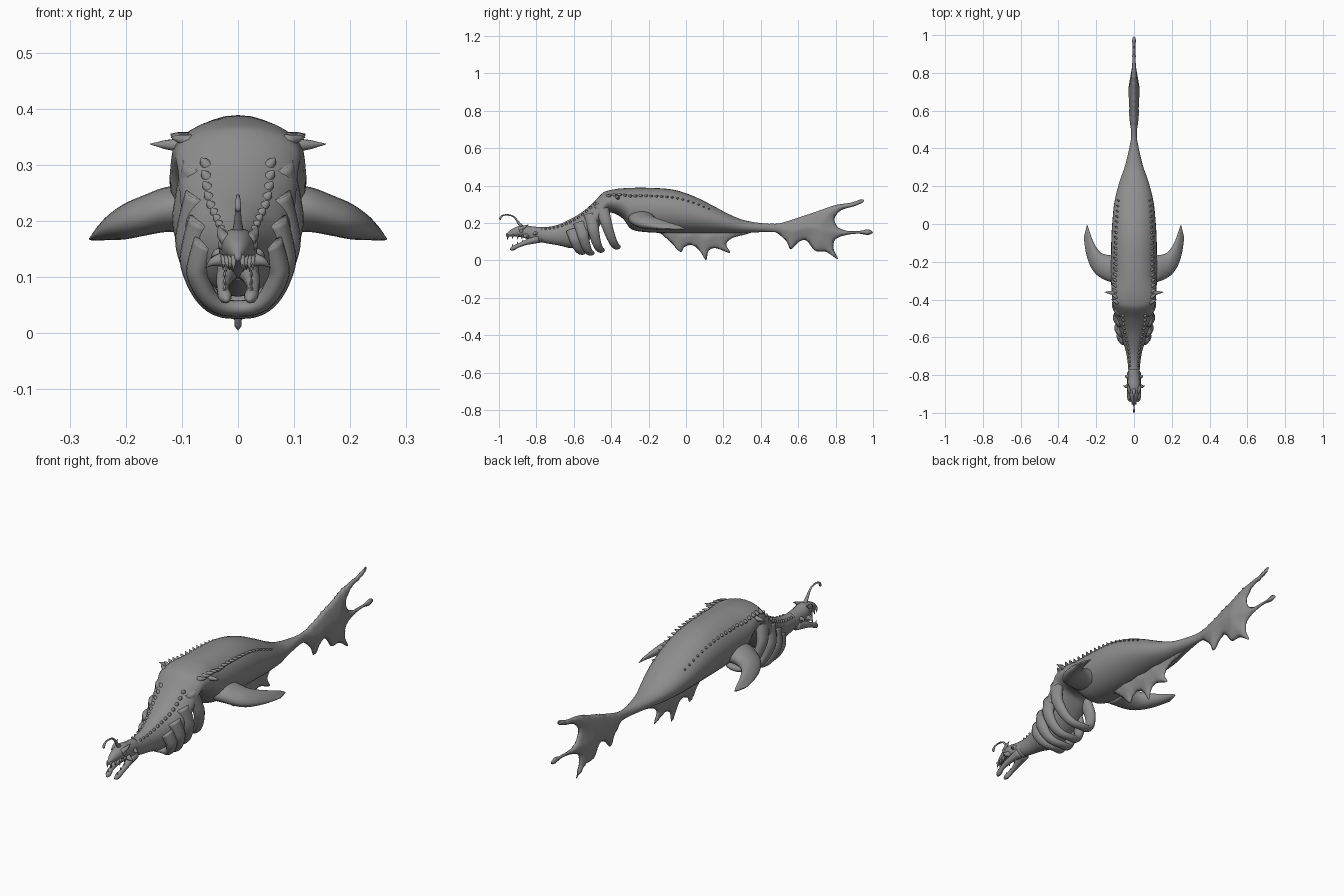
import bpy, bmesh
from math import sin, cos, pi, radians
from mathutils import Vector, Matrix
from mathutils.geometry import delaunay_2d_cdt

if "Cube" in bpy.data.objects:
    bpy.data.objects.remove(bpy.data.objects["Cube"])

grey = bpy.data.materials.new("dark_grey_skin")
grey.diffuse_color = (.27, .27, .27, 1)
grey.use_nodes = True
grey.node_tree.nodes["Principled BSDF"].inputs["Base Color"].default_value = grey.diffuse_color

def spline(pts, n=5, closed=False):
    # Catmull-Rom through tuples of any length
    out, m = [], len(pts)
    for i in range(m if closed else m - 1):
        idx = [i - 1, i, i + 1, i + 2]
        q = [pts[k % m] if closed else pts[min(max(k, 0), m - 1)] for k in idx]
        for s in range(n):
            t = s / n
            out.append(tuple(b + .5 * t * (c - a + t * (2*a - 5*b + 4*c - d + t * (3*(b - c) + d - a)))
                             for a, b, c, d in zip(*q)))
    if not closed:
        out.append(tuple(pts[-1]))
    return out

def finish(name, bm):
    bmesh.ops.recalc_face_normals(bm, faces=bm.faces)
    me = bpy.data.meshes.new(name)
    bm.to_mesh(me)
    bm.free()
    me.materials.append(grey)
    for p in me.polygons:
        p.use_smooth = True
    ob = bpy.data.objects.new(name, me)
    bpy.context.collection.objects.link(ob)
    return ob

def loft(bm, rings):
    vs = [[bm.verts.new(p) for p in r] for r in rings]
    n = len(vs[0])
    for a, b in zip(vs, vs[1:]):
        for i in range(n):
            bm.faces.new((a[i], a[(i+1) % n], b[(i+1) % n], b[i]))
    bm.faces.new(vs[0])
    bm.faces.new(vs[-1])

def tube(bm, pts, ref=(1, 0, 0), seg=10, n=5, flat=1.0):
    # pts are (x, y, z, radius)
    pts = spline(pts, n) if n > 1 else pts
    P = [Vector(p[:3]) for p in pts]
    rings = []
    for i, p in enumerate(pts):
        t = (P[min(i+1, len(P)-1)] - P[max(i-1, 0)]).normalized()
        u = t.cross(Vector(ref)).normalized()
        v = t.cross(u)
        r = max(p[3], .0008)
        rings.append([P[i] + u*(r*flat*cos(a)) + v*(r*sin(a)) for a in [2*pi*k/seg for k in range(seg)]])
    loft(bm, rings)

def both(fn):
    for s in (1, -1):
        fn(s)

# body sections: y, half width, top, bottom
sections = spline([(-.83, .027, .18, .11), (-.75, .032, .178, .092), (-.68, .042, .192, .08),
    (-.61, .064, .225, .065), (-.56, .086, .255, .08), (-.5, .1, .305, .125), (-.45, .106, .357, .205),
    (-.42, .112, .372, .255), (-.37, .118, .382, .245), (-.33, .12, .386, .215), (-.29, .122, .388, .165),
    (-.2, .122, .388, .15), (-.08, .12, .38, .146), (.02, .114, .352, .145), (.12, .103, .305, .145),
    (.22, .078, .252, .145), (.3, .05, .218, .147), (.38, .03, .202, .15), (.46, .015, .195, .152),
    (.54, .014, .198, .145), (.62, .004, .19, .16)], 4)

def section_ring(s, seg=32):
    y, w, zt, zb = s
    return [(w*cos(a), y, (zt+zb)/2 + (zt-zb)/2*sin(a)) for a in [2*pi*k/seg for k in range(seg)]]

bm = bmesh.new()
loft(bm, [section_ring(s) for s in sections])
finish("body", bm)

# head and snout
bm = bmesh.new()
loft(bm, [section_ring(s, 18) for s in spline([(-.77, .03, .178, .095), (-.82, .033, .182, .1),
    (-.86, .034, .188, .118), (-.9, .026, .182, .126), (-.935, .016, .165, .128), (-.962, .004, .142, .128)], 4)])
finish("head", bm)

# split lower jaw
bm = bmesh.new()
both(lambda s: tube(bm, [(s*.015, -.79, .115, .022), (s*.024, -.85, .098, .015), (s*.027, -.895, .08, .011),
                         (s*.023, -.925, .065, .012), (s*.019, -.94, .058, .004)]))
finish("lower_jaw", bm)

# teeth
bm = bmesh.new()
for i in range(4):
    y = -.95 + i*.026
    x = .007 + i*.006
    both(lambda s: tube(bm, [(s*x, y, .138, .007), (s*(x+.002), y-.006, .109 + .004*(i % 2), 0)], seg=6, n=1))
    if i:
        z = .062 + (y + .93)*.45
        both(lambda s: tube(bm, [(s*.024, y, z, .006), (s*.024, y-.005, z+.024, 0)], seg=6, n=1))
finish("teeth", bm)

# cheek horns, brow spikes and eyes
bm = bmesh.new()
both(lambda s: tube(bm, [(s*.02, -.85, .132, .015), (s*.042, -.86, .128, .009), (s*.058, -.855, .117, 0)], ref=(0, 0, 1)))
both(lambda s: tube(bm, [(s*.02, -.8, .145, .012), (s*.038, -.81, .142, .008), (s*.048, -.8, .135, 0)], ref=(0, 0, 1)))
both(lambda s: tube(bm, [(s*.02, -.89, .165, .012), (s*.03, -.865, .178, .008), (s*.034, -.84, .192, 0)]))
finish("head_horns", bm)
bm = bmesh.new()
for s in (1, -1):
    bmesh.ops.create_uvsphere(bm, u_segments=14, v_segments=8, radius=.011,
                              matrix=Matrix.Translation((s*.025, -.88, .158)))
finish("eyes", bm)

# lure stalk
bm = bmesh.new()
tube(bm, [(0, -.875, .175, .012), (0, -.895, .2, .007), (0, -.92, .232, .0045), (0, -.95, .243, .004),
          (0, -.98, .24, .004), (0, -.993, .225, .006), (0, -.99, .217, .003)])
finish("lure", bm)

# gill arches, broad where they leave the body: top y, z, bottom y, z, half width
bm = bmesh.new()
for ty, tz, by, bz, w in [(-.605, .16, -.556, .044, .08), (-.565, .2, -.51, .04, .093),
                          (-.51, .245, -.455, .055, .102), (-.455, .3, -.37, .073, .108)]:
    path = []
    for k in range(33):
        a = pi*k/32
        c, f = cos(a), sin(a)**.9 if 0 < k < 32 else 0
        x = w*abs(c)**.7*(1 if c > 0 else -1)*(.68 + .28*min(1, f/.45))
        path.append((x, ty + (by-ty)*f - .012*sin(2*min(a, pi-a)), tz + (bz-tz)*f, .021 + .016*(1-f)))
    tube(bm, path, ref=(0, 1, 0), seg=16, n=2, flat=.7)
finish("gill_arches", bm)

# side flippers: x, z, leading y, trailing y, half thickness
bm = bmesh.new()
stations = spline([(.09, .222, -.31, -.165, .042), (.13, .22, -.305, -.165, .04), (.17, .209, -.288, -.155, .036),
                   (.205, .199, -.262, -.125, .032), (.235, .189, -.215, -.075, .023), (.255, .178, -.15, -.025, .013),
                   (.266, .168, -.07, -.003, .003)], 4)
for s in (1, -1):
    loft(bm, [[(s*(x - .018*max(0, (x-.17)/.1)*(.5-.5*cos(a))), (l+t)/2 - (t-l)/2*cos(a), z + h*sin(a))
               for a in [2*pi*k/20 for k in range(20)]] for x, z, l, t, h in stations])
finish("flippers", bm)

# fins drawn in the side plane, swelling smoothly away from their outline
def fin(name, outline, puff, step=.012):
    edge = [Vector(p) for p in spline(outline, 6, True)]
    n = len(edge)
    y0, y1 = min(p.x for p in edge), max(p.x for p in edge)
    z0, z1 = min(p.y for p in edge), max(p.y for p in edge)
    inner = [Vector((y0 + step*(i + .5*(j % 2)), z0 + step*j*.87))
             for i in range(int((y1-y0)/step)) for j in range(int((z1-z0)/step/.87))]
    gap = lambda q: min((q - e).length for e in edge)
    inner = [q for q in inner if gap(q) > step*.45]
    vs, _, faces, *_ = delaunay_2d_cdt(edge + inner, [(i, (i+1) % n) for i in range(n)], [], 1, 1e-6)
    bm = bmesh.new()
    sides = [[], []]
    for v in vs:
        d = gap(v)
        if d < 1e-4:
            b = bm.verts.new((0, v.x, v.y))
            sides[0].append(b)
            sides[1].append(b)
        else:
            for k in (0, 1):
                sides[k].append(bm.verts.new(((1-2*k)*puff(v.x)*d**.5, v.x, v.y)))
    for f in faces:
        for sd in sides:
            loop = [sd[i] for i in f]
            if bm.faces.get(loop) is None:
                bm.faces.new(loop)
    finish(name, bm)

fin("tail_fin", [(.44, .193), (.5, .198), (.6, .228), (.7, .262), (.8, .296), (.88, .308), (.94, .327), (.948, .312),
    (.9, .29), (.83, .268), (.795, .225), (.81, .18), (.86, .158), (.93, .158), (.975, .166), (.999, .148),
    (.97, .136), (.92, .143), (.85, .134), (.797, .11), (.79, .06), (.812, .006), (.75, .045), (.69, .052),
    (.645, .105), (.605, .1), (.56, .06), (.535, .105), (.48, .15), (.44, .154)],
    lambda y: .105 - .07*max(0, y-.65))
fin("belly_fin", [(-.16, .17), (-.13, .14), (-.085, .1), (-.03, .045), (-.01, .07), (.03, .082), (.07, .055),
    (.107, .002), (.12, .05), (.16, .065), (.235, .04), (.215, .085), (.25, .12), (.34, .145), (.36, .17)],
    lambda y: .08)

# spikes along the flanks and neck
def spike(bm, y, deg, length, r, sweep, rise=.35):
    lo = [q for q in sections if q[0] <= y][-1]
    hi = [q for q in sections if q[0] > y][0]
    f = (y - lo[0]) / (hi[0] - lo[0])
    w, zt, zb = [lo[k] + (hi[k]-lo[k])*f for k in (1, 2, 3)]
    a = radians(deg)
    for s in (1, -1):
        p = Vector((s*w*cos(a), y, (zt+zb)/2 + (zt-zb)/2*sin(a)))
        d = Vector((s*cos(a), sweep, sin(a)*rise)).normalized()
        b, m, e = p - d*.018, p + d*length*.4, p + d*length
        tube(bm, [(*b, r), (*m, r*.6), (*e, 0)], ref=(0, .3, 1), seg=8, n=2)

bm = bmesh.new()
for i in range(20):
    spike(bm, -.41 + i*.028, 30 + min(i, 6)*1.5, .025 - i*.0007, .012 - i*.0003, .5)
spike(bm, -.365, 19, .045, .014, .1, .1)
finish("flank_spikes", bm)
bm = bmesh.new()
for i in range(13):
    spike(bm, -.75 + i*.022, 50 + i*.4, .007 + i*.0004, .009 + i*.0003, -.2, .9)
finish("neck_spikes", bm)
